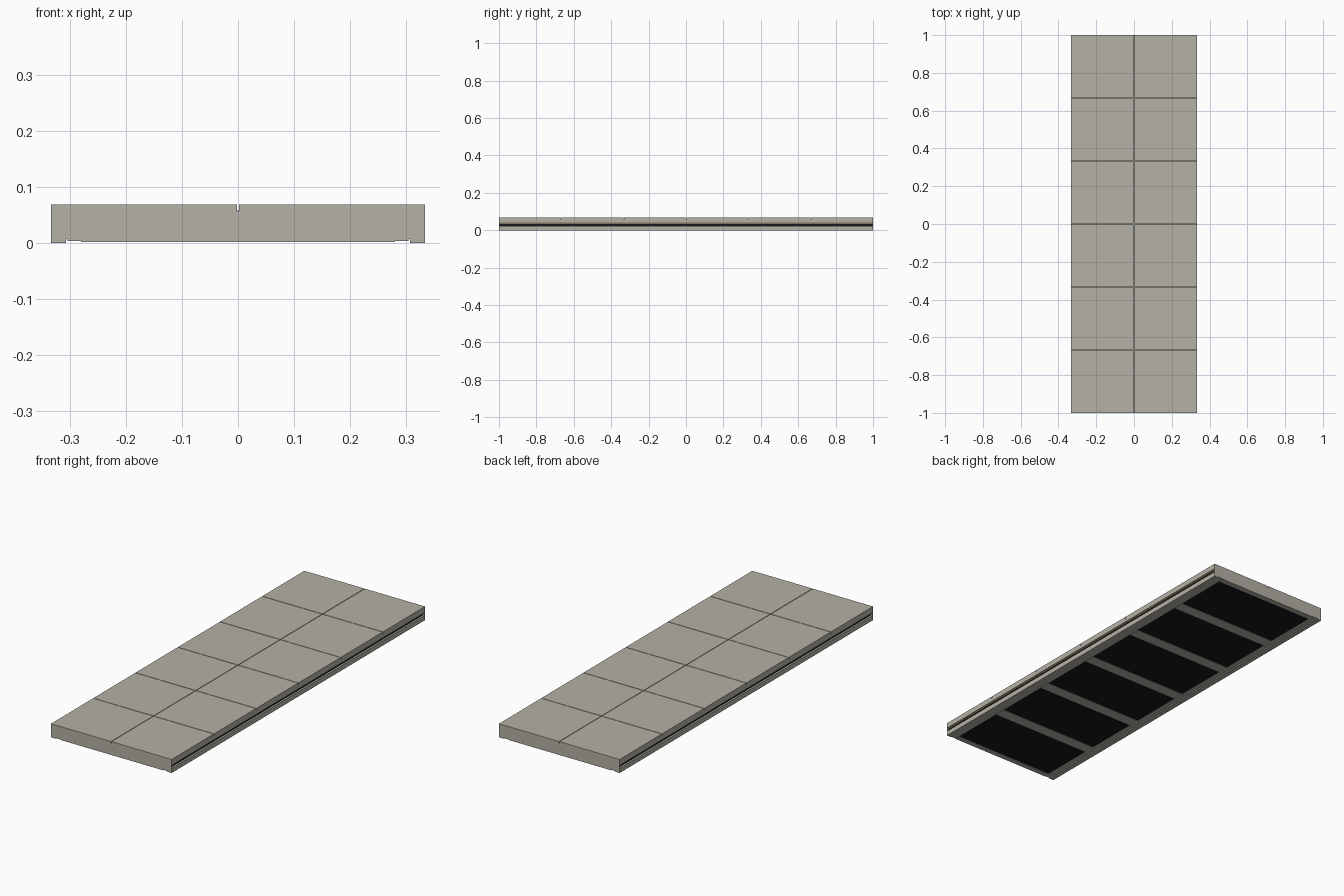
import bpy, bmesh

if "Cube" in bpy.data.objects:
    bpy.data.objects.remove(bpy.data.objects["Cube"])

W, L = 0.3335, 1.0        # half width, half length
H = 0.068                 # total height


def material(name, rgb):
    m = bpy.data.materials.new(name)
    m.diffuse_color = (*rgb, 1)
    m.use_nodes = True
    m.node_tree.nodes["Principled BSDF"].inputs["Base Color"].default_value = m.diffuse_color
    return m


STONE = material("stone_grey", (0.46, 0.44, 0.38))
DARK = material("dark_panel", (0.008, 0.009, 0.01))
BRONZE = material("bronze_strip", (0.22, 0.18, 0.11))


def finish(name, bm, mat):
    bmesh.ops.recalc_face_normals(bm, faces=bm.faces)
    mesh = bpy.data.meshes.new(name)
    bm.to_mesh(mesh)
    bm.free()
    mesh.materials.append(mat)
    ob = bpy.data.objects.new(name, mesh)
    bpy.context.collection.objects.link(ob)
    return ob


def box(name, x0, x1, y0, y1, z0, z1, mat=STONE):
    bm = bmesh.new()
    bmesh.ops.create_cube(bm, size=1)
    for v in bm.verts:
        v.co = (x0 + (v.co.x + .5) * (x1 - x0),
                y0 + (v.co.y + .5) * (y1 - y0),
                z0 + (v.co.z + .5) * (z1 - z0))
    return finish(name, bm, mat)


def extrude_y(name, profile, y0, y1, mat):
    bm = bmesh.new()
    face = bm.faces.new([bm.verts.new((x, y0, z)) for x, z in profile])
    new = bmesh.ops.extrude_face_region(bm, geom=[face])["geom"]
    bmesh.ops.translate(bm, vec=(0, y1 - y0, 0),
                        verts=[v for v in new if isinstance(v, bmesh.types.BMVert)])
    return finish(name, bm, mat)


def mirror_x(ob):
    ob.modifiers.new("mirror", 'MIRROR')
    return ob


cap = 0.004

# Core slab under the tiles
box("core_slab", -0.31, 0.31, -L + cap, L - cap, 0.007, 0.058)

# Side rails with a groove running the full length
g = W - 0.012
rail = [(0.307, 0), (W, 0), (W, 0.024), (g, 0.024), (g, 0.041),
        (W, 0.041), (W, 0.057), (0.307, 0.057)]
mirror_x(extrude_y("side_rail", rail, -L, L, STONE))
mirror_x(box("groove_shadow", g - 0.001, W - 0.009, -L + cap, L - cap, 0.024, 0.034, DARK))
mirror_x(box("groove_strip", g - 0.001, W - 0.003, -L + cap, L - cap, 0.034, 0.041, BRONZE))

# End caps
for s, name in ((-1, "front_cap"), (1, "back_cap")):
    y = sorted((s * (L - cap), s * L))
    box(name, -W, W, *y, 0.007, 0.057)

# Top tiles, two columns by six rows with narrow joints
gap, row = 0.0015, 2 * L / 6
for r in range(6):
    y0 = -L + r * row + (gap if r else 0)
    y1 = -L + (r + 1) * row - (gap if r < 5 else 0)
    mirror_x(box(f"top_tile_{r + 1}", gap, W, y0, y1, 0.057, H))

# Underside frame: long strips, cross bars, dark panels
mirror_x(box("under_strip", 0.28, 0.304, -L, L, 0.003, 0.0075))
for i in range(7):
    y = -L + i * row
    y0, y1 = max(-L, y - 0.028), min(L, y + 0.028)
    box(f"cross_bar_{i + 1}", -0.28, 0.28, y0, y1, 0.001, 0.0075)
for i in range(6):
    y = -L + i * row
    box(f"under_panel_{i + 1}", -0.28, 0.28, y + 0.028, y + row - 0.028,
        0.003, 0.0072, DARK)
